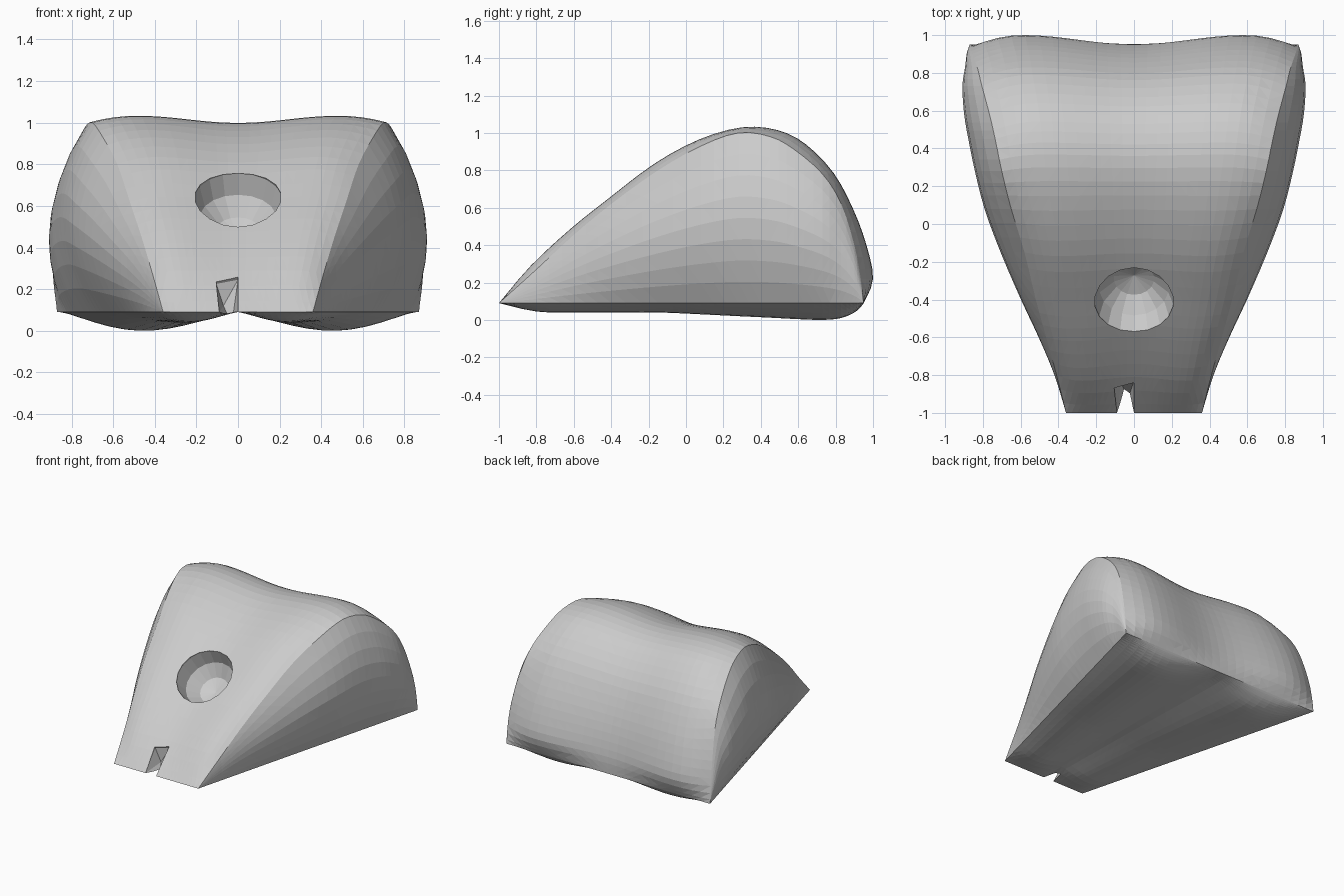
import bpy, bmesh, math
from mathutils import Vector

if "Cube" in bpy.data.objects:
    bpy.data.objects.remove(bpy.data.objects["Cube"])

# Stations from front edge over the ridge to back edge
CREASE = [(.36, -1, .09), (.41, -.8, .27), (.465, -.6, .455), (.52, -.4, .62), (.58, -.15, .80),
          (.65, .08, .93), (.70, .28, 1.0), (.735, .45, .98), (.765, .58, .91), (.805, .73, .78),
          (.83, .83, .62), (.855, .90, .40), (.865, .935, .22), (.87, .95, .09)]
LOBE = [(-1, .09), (-.83, .29), (-.62, .485), (-.42, .645), (-.17, .835), (.07, .965), (.30, 1.03),
        (.49, 1.015), (.64, .94), (.79, .785), (.895, .59), (.965, .40), (1.0, .22), (.95, .09)]
SIDE_BULGE = [0, .01, .04, .08, .125, .145, .145, .14, .13, .10, .06, .03, .01, 0]
BASE_BULGE = [0, .045, .05, .05, .05, .06, .07, .078, .085, .09, .08, .05, .02, 0]
DIP = [0, .02, .025, .025, .03, .035, .035, .035, .035, .04, .045, .05, .05, 0]
STEPS, COLS, SIDES = 3, 24, 8


def refine(rows):
    """Catmull-Rom subdivision of a list of equal-length rows."""
    out, n = [], len(rows)
    for i in range(n - 1):
        a, b, c, d = (Vector(rows[max(0, min(n - 1, i + k))]) for k in (-1, 0, 1, 2))
        for k in range(STEPS):
            t = k / STEPS
            out.append(b + .5 * t * (c - a + t * (2*a - 5*b + 4*c - d + t * (3*(b - c) + d - a))))
    return out + [Vector(rows[-1])]


def section(cx, cy, cz, ly, lz, side, base, dip):
    """Closed loop: puffed top, right side, underside, left side."""
    bx = .36 + .51 * (cy + 1) / 1.95
    inward = (Vector((.2, .2)) - Vector((ly, lz))).normalized() * dip

    def top(u):
        a = abs(u)
        if a < .68:
            y, z = Vector((ly, lz)) + inward * (.5 + .5 * math.cos(math.pi * a / .68))
        else:
            w = 1 - ((a - .68) / .32) ** 2
            y, z = cy + (ly - cy) * w, cz + (lz - cz) * w
        return (u * cx, y, z)

    def under(u):
        return (u * bx, cy, .09 - base * math.sin(math.pi * abs(u) ** 1.2))

    def wall(v, s):
        return (s * (bx + (cx - bx) * v + side * math.sin(math.pi * v) ** .85), cy, .09 + (cz - .09) * v)

    us = [2 * i / COLS - 1 for i in range(COLS + 1)]
    vs = [i / SIDES for i in range(1, SIDES)]
    return ([top(u) for u in us] + [wall(v, 1) for v in reversed(vs)]
            + [under(u) for u in reversed(us)] + [wall(v, -1) for v in vs])


def to_object(bm, name):
    me = bpy.data.meshes.new(name)
    bm.to_mesh(me)
    bm.free()
    ob = bpy.data.objects.new(name, me)
    bpy.context.collection.objects.link(ob)
    return ob


# Padded wedge body
rows = [(*c, *l, s, b, d) for c, l, s, b, d in zip(CREASE, LOBE, SIDE_BULGE, BASE_BULGE, DIP)]
bm = bmesh.new()
loops = [[bm.verts.new(p) for p in section(*r)] for r in refine(rows)]
for A, B in zip(loops, loops[1:]):
    n = len(A)
    for i in range(n):
        j = (i + 1) % n
        bm.faces.new((A[i], A[j], B[j], B[i]))
bmesh.ops.remove_doubles(bm, verts=bm.verts, dist=.0005)
bmesh.ops.triangulate(bm, faces=bm.faces)
bmesh.ops.recalc_face_normals(bm, faces=bm.faces)
body = to_object(bm, "wedge_body")

# Round socket cutter, tilted to the front slope
bm = bmesh.new()
bmesh.ops.create_uvsphere(bm, u_segments=18, v_segments=6, radius=.213)
socket = to_object(bm, "socket_cutter")
socket.location = (0, -.4, .628)
socket.rotation_euler = (math.atan2(.255, .34), 0, 0)

# Small notch cutter at the front lip
bm = bmesh.new()
for p in [(-.105, -.86, .225), (0, -.83, .245), (0, -1, .09), (-.09, -1, .09)]:
    bm.verts.new(p)
    bm.verts.new((p[0], p[1] - .05, p[2] + .06))
bm.verts.new((-.07, -.84, .12))
bm.verts.new((-.03, -.92, .03))
hull = bmesh.ops.convex_hull(bm, input=bm.verts)
bmesh.ops.recalc_face_normals(bm, faces=bm.faces)
notch = to_object(bm, "notch_cutter")

bpy.context.view_layer.objects.active = body
for cutter in (socket, notch):
    cutter.hide_render = True
    mod = body.modifiers.new(cutter.name, 'BOOLEAN')
    mod.operation, mod.solver, mod.object = 'DIFFERENCE', 'EXACT', cutter
    bpy.ops.object.modifier_apply(modifier=mod.name)
    bpy.data.objects.remove(cutter)
